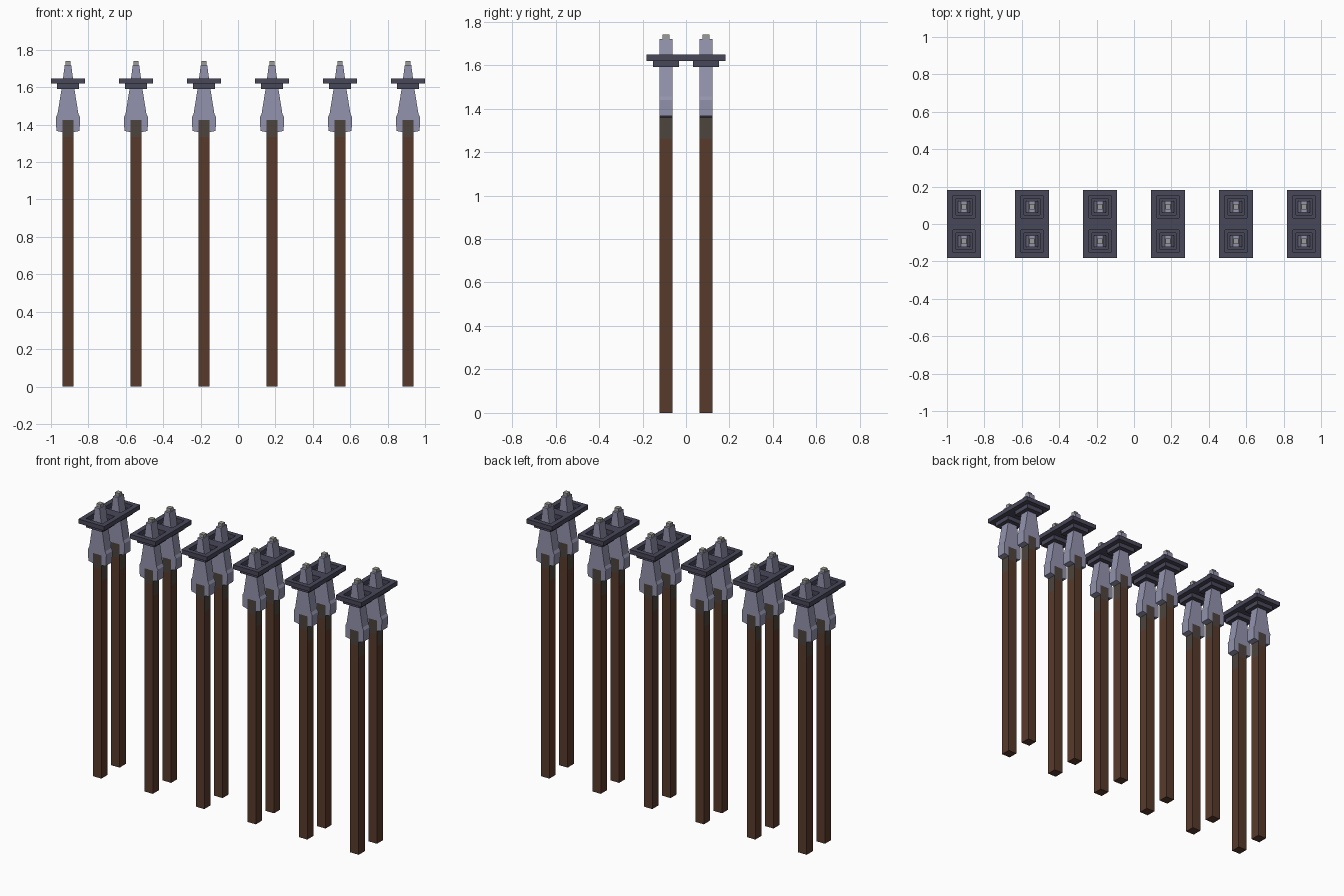
import bpy, bmesh
from mathutils import Vector

if "Cube" in bpy.data.objects:
    bpy.data.objects.remove(bpy.data.objects["Cube"])


def material(name, rgb):
    m = bpy.data.materials.new(name)
    m.diffuse_color = (*rgb, 1)
    m.use_nodes = True
    m.node_tree.nodes["Principled BSDF"].inputs["Base Color"].default_value = m.diffuse_color
    return m


WOOD = material("brown wood", (0.098, 0.042, 0.024))
SOOT = material("dark sooty wood", (0.075, 0.058, 0.047))
STEEL = material("blue grey steel", (0.29, 0.29, 0.42))
IRON = material("dark iron", (0.065, 0.063, 0.098))
CAP = material("pale grey metal", (0.33, 0.33, 0.31))


def add_box(bm, x0, x1, y0, y1, z0, z1):
    res = bmesh.ops.create_cube(bm, size=1)
    for v in res["verts"]:
        v.co = Vector((x1 if v.co.x > 0 else x0,
                       y1 if v.co.y > 0 else y0,
                       z1 if v.co.z > 0 else z0))
    return list({f for v in res["verts"] for f in v.link_faces})


def make_mesh(name, bm, mats):
    bmesh.ops.recalc_face_normals(bm, faces=bm.faces[:])
    me = bpy.data.meshes.new(name)
    bm.to_mesh(me)
    bm.free()
    for m in mats:
        me.materials.append(m)
    return me


# pole: sooty near the head, reaching higher on the front and back
bm = bmesh.new()
add_box(bm, -0.03, 0.03, -0.031, 0.031, 0, 1.425)
for z in (1.26, 1.335):
    bmesh.ops.bisect_plane(bm, geom=bm.verts[:] + bm.edges[:] + bm.faces[:],
                           plane_co=(0, 0, z), plane_no=(0, 0, 1))
bm.normal_update()
for f in bm.faces:
    limit = 1.26 if abs(f.normal.x) > 0.5 else 1.335
    f.material_index = 1 if f.calc_center_median().z > limit else 0
pole = make_mesh("pole", bm, [WOOD, SOOT])

# tapered head straddling the pole, with two side prongs
half = [(0.03, 1.36), (0.062, 1.367), (0.065, 1.44), (0.056, 1.456),
        (0.033, 1.6), (0.017, 1.72)]
outline = [(0.03, 1.425)] + half
outline = outline + [(-x, z) for x, z in reversed(outline)]
bm = bmesh.new()
face = bm.faces.new([bm.verts.new((x, -0.031, z)) for x, z in outline])
ext = bmesh.ops.extrude_face_region(bm, geom=[face], use_keep_orig=True)
for v in ext["geom"]:
    if isinstance(v, bmesh.types.BMVert):
        v.co.y = 0.031
head = make_mesh("head", bm, [STEEL])

# small cap on the tip
bm = bmesh.new()
add_box(bm, -0.014, 0.014, -0.015, 0.015, 1.72, 1.74)
cap = make_mesh("tip_cap", bm, [CAP])

# lower tray with a sunken middle
bm = bmesh.new()
faces = add_box(bm, -0.06, 0.06, -0.06, 0.06, 1.592, 1.62)
bm.normal_update()
top = max(faces, key=lambda f: f.calc_center_median().z)
bmesh.ops.inset_region(bm, faces=[top], thickness=0.023)
walls = bmesh.ops.extrude_face_region(bm, geom=[top])
for v in walls["geom"]:
    if isinstance(v, bmesh.types.BMVert):
        v.co.z = 1.607
for f in [top]:
    if f.is_valid:
        bm.faces.remove(f)
tray = make_mesh("lower_tray", bm, [IRON])

# top frame joining each pair, with two square openings
bm = bmesh.new()
for s in (-1, 1):
    add_box(bm, *sorted((s * 0.06, s * 0.091)), -0.182, 0.182, 1.62, 1.648)
    add_box(bm, -0.06, 0.06, *sorted((s * 0.152, s * 0.182)), 1.62, 1.648)
add_box(bm, -0.06, 0.06, -0.032, 0.032, 1.62, 1.648)
frame = make_mesh("top_frame", bm, [IRON])


def place(me, x, y):
    ob = bpy.data.objects.new(me.name, me)
    ob.location = (x, y, 0)
    bpy.context.collection.objects.link(ob)


# six pairs in a row
for i in range(6):
    x = (i - 2.5) * 2 * 0.909 / 5
    place(frame, x, 0)
    for y in (-0.092, 0.092):
        for part in (pole, head, cap, tray):
            place(part, x, y)
